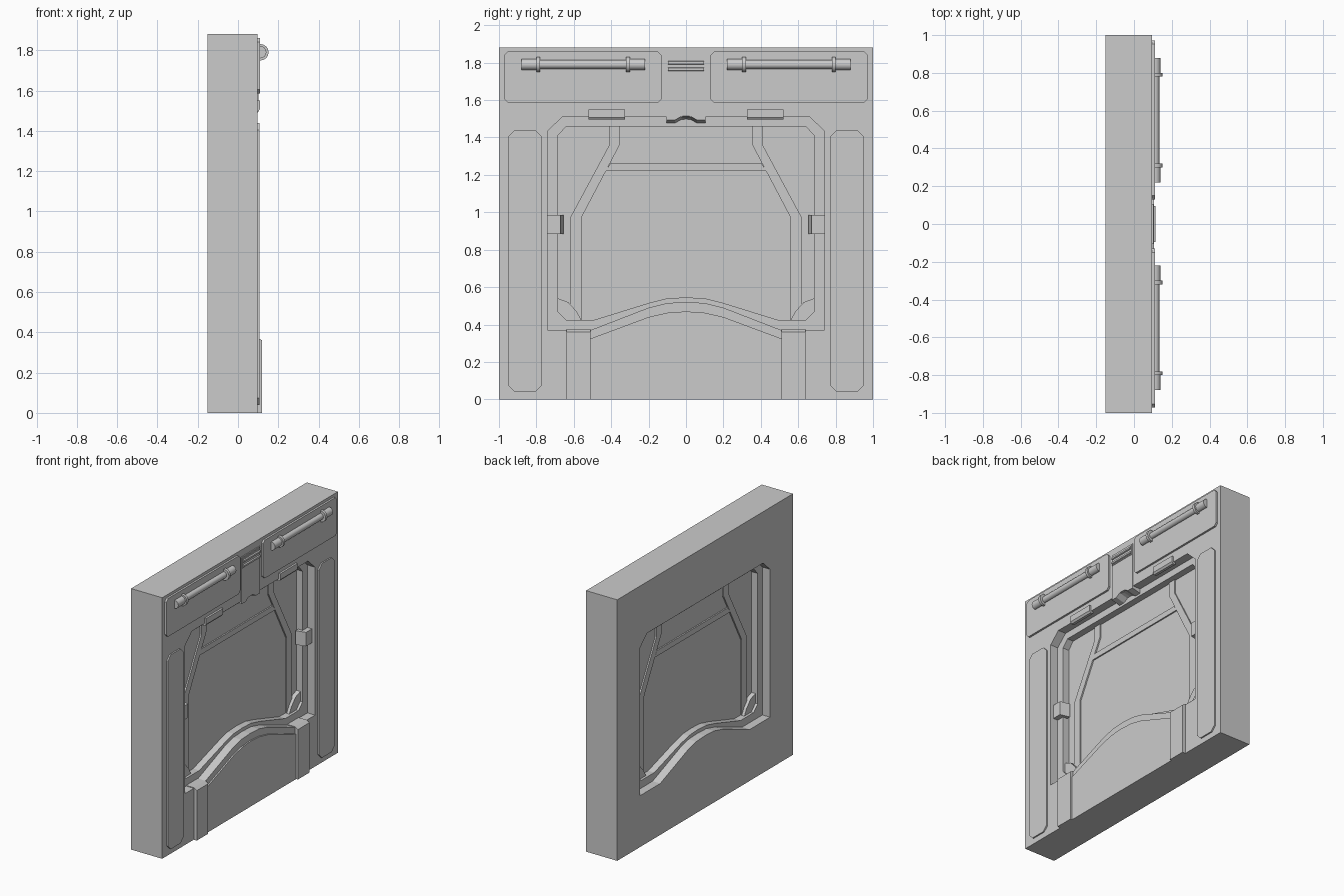
import bpy, bmesh, math
from mathutils import Matrix

if "Cube" in bpy.data.objects:
    bpy.data.objects.remove(bpy.data.objects["Cube"])

grey = bpy.data.materials.new("light grey metal")
grey.use_nodes = True
COLOUR = (0.6, 0.6, 0.6, 1)
grey.diffuse_color = COLOUR
grey.node_tree.nodes["Principled BSDF"].inputs["Base Color"].default_value = COLOUR

BACK, FACE = -0.152, 0.096
MID = (BACK + FACE) / 2


def finish(name, bm):
    bmesh.ops.recalc_face_normals(bm, faces=bm.faces)
    me = bpy.data.meshes.new(name)
    bm.to_mesh(me)
    bm.free()
    ob = bpy.data.objects.new(name, me)
    me.materials.append(grey)
    bpy.context.collection.objects.link(ob)
    return ob


def prism(name, pts, x0, x1, axis="x"):
    """Extrude a (y, z) outline along x, or an (x, z) outline along y."""
    bm = bmesh.new()
    place = (lambda a, b, t: (t, a, b)) if axis == "x" else (lambda a, b, t: (a, t, b))
    ends = [[bm.verts.new(place(a, b, t)) for a, b in pts] for t in (x0, x1)]
    for loop in ends:
        bm.faces.new(loop)
    for i in range(len(pts)):
        j = (i + 1) % len(pts)
        bm.faces.new((ends[0][i], ends[0][j], ends[1][j], ends[1][i]))
    return finish(name, bm)


def symmetric(half):
    """Complete an outline given from the centre top round to the centre bottom."""
    return half + [(-y, z) for y, z in reversed(half) if y > 0]


def chamfered(y0, y1, z0, z1, c):
    return [(y0 + c, z0), (y1 - c, z0), (y1, z0 + c), (y1, z1 - c),
            (y1 - c, z1), (y0 + c, z1), (y0, z1 - c), (y0, z0 + c)]


def rect(y0, y1, z0, z1):
    return [(y0, z0), (y1, z0), (y1, z1), (y0, z1)]


def flip(pts, s):
    return [(s * y, z) for y, z in pts]


# Wall slab, with stepped recesses cut from both faces
wall = prism("wall_slab", rect(-1, 1, 0, 1.88), BACK, FACE)
recess = symmetric([(0.66, 1.51), (0.74, 1.435), (0.74, 0.37), (0.51, 0.37),
                    (0.2, 0.49), (0.1, 0.515), (0, 0.52)])
opening = symmetric([(0.64, 1.46), (0.685, 1.41), (0.685, 0.47), (0.64, 0.425),
                     (0.49, 0.425), (0.2, 0.515), (0.1, 0.54), (0, 0.545)])
for tag, s in (("front", 1), ("back", -1)):
    for kind, outline, depth in (("recess", recess, 0.063), ("opening", opening, 0.014)):
        start = MID + s * depth
        cutter = prism(f"{tag}_{kind}_cutter", outline, start, MID + s * 0.2)
        cutter.hide_render = True
        cutter.hide_viewport = True
        cutter.display_type = "WIRE"
        mod = wall.modifiers.new(kind, "BOOLEAN")
        mod.operation = "DIFFERENCE"
        mod.solver = "EXACT"
        mod.object = cutter

# Raised ribs and corner gussets on the door, seen from both faces
rib = [(0.41, 1.46), (0.41, 1.36), (0.62, 0.97), (0.62, 0.425),
       (0.56, 0.425), (0.56, 0.97), (0.355, 1.36), (0.355, 1.46)]
gusset = [(0.685, 0.54), (0.63, 0.52), (0.585, 0.47), (0.56, 0.425), (0.64, 0.425), (0.685, 0.47)]
crossbar = [(-0.43, 1.22), (0.43, 1.22), (0.405, 1.26), (-0.405, 1.26)]
prism("door_crossbar", crossbar, MID - 0.024, MID + 0.024)
for side, s in (("left", 1), ("right", -1)):
    prism(f"{side}_door_rib", flip(rib, s), MID - 0.024, MID + 0.024)
    prism(f"{side}_corner_gusset", flip(gusset, s), MID - 0.045, MID + 0.045)

# Raised plate under the arch
arch = symmetric([(0.51, 0), (0.51, 0.325), (0.2, 0.44), (0.1, 0.463), (0, 0.47)])
prism("lower_plate", arch, FACE - 0.01, 0.106)


def grab_rail(name, y0, y1):
    """Round rail with a flange and a socket at each end."""
    length = y1 - y0
    stations = [(0, 0.03), (0.08, 0.03), (0.08, 0.041), (0.1, 0.041), (0.1, 0.023)]
    profile = [(0, 0)] + stations
    profile += [(length - t, r) for t, r in reversed(profile)]
    bm = bmesh.new()
    verts = [bm.verts.new((r, t, 0)) for t, r in profile]
    edges = [bm.edges.new(p) for p in zip(verts, verts[1:])]
    bmesh.ops.spin(bm, geom=verts + edges, cent=(0, 0, 0), axis=(0, 1, 0),
                   angle=math.tau, steps=16)
    bmesh.ops.remove_doubles(bm, verts=bm.verts, dist=0.0005)
    bm.transform(Matrix.Translation((0.111, y0, 1.79)))
    ob = finish(name, bm)
    bpy.ops.object.select_all(action="DESELECT")
    ob.select_set(True)
    bpy.context.view_layer.objects.active = ob
    bpy.ops.object.shade_smooth_by_angle(angle=math.radians(35))


for side, s in (("left", 1), ("right", -1)):
    # Flat trim panels
    prism(f"{side}_side_panel", flip(chamfered(0.77, 0.95, 0.04, 1.44, 0.035), s), FACE - 0.01, 0.106)
    prism(f"{side}_top_panel", flip(chamfered(0.13, 0.972, 1.585, 1.86, 0.02), s), FACE - 0.01, 0.11)

    # Posts beside the arch, with a sloped cap
    post = [(0.03, 0), (0.12, 0), (0.12, 0.36), (FACE, 0.375), (0.03, 0.375)]
    prism(f"{side}_post", post, s * 0.51, s * 0.64, axis="y")

    # Clips over the recess, sloped underneath
    clip = [(0.08, 1.495), (0.1, 1.495), (0.11, 1.508), (0.11, 1.55), (0.08, 1.55)]
    prism(f"{side}_top_clip", clip, s * 0.325, s * 0.52, axis="y")

    # Side latches on the ledge, chamfered toward the middle
    latch = prism(f"{side}_latch", flip(rect(0.655, 0.745, 0.885, 0.985), s), 0, 0.072)
    for v in latch.data.vertices:
        if v.co.x > 0.05 and abs(v.co.y) < 0.7:
            v.co.y = s * 0.672

    grab_rail(f"{side}_grab_rail", *sorted((s * 0.22, s * 0.88)))

# Central strap with a notched, sloping lower edge
strap_half = [(0.105, 1.83), (0.105, 1.475), (0.06, 1.475), (0.025, 1.495), (0, 1.497)]
strap = prism("centre_strap", symmetric(strap_half), 0.03, 0.102)
for v in strap.data.vertices:
    if v.co.x > 0.05 and v.co.z < 1.6:
        v.co.z += 0.018

# Pull handle near the top of the strap
prism("handle_plate", rect(-0.1, 0.1, 1.75, 1.82), 0.09, 0.106)
for name, z in (("upper", 1.8), ("lower", 1.765)):
    bar = [(0.095, z - 0.013), (0.115, z - 0.006), (0.115, z + 0.006), (0.095, z + 0.013)]
    prism(f"{name}_handle_bar", bar, -0.095, 0.095, axis="y")
